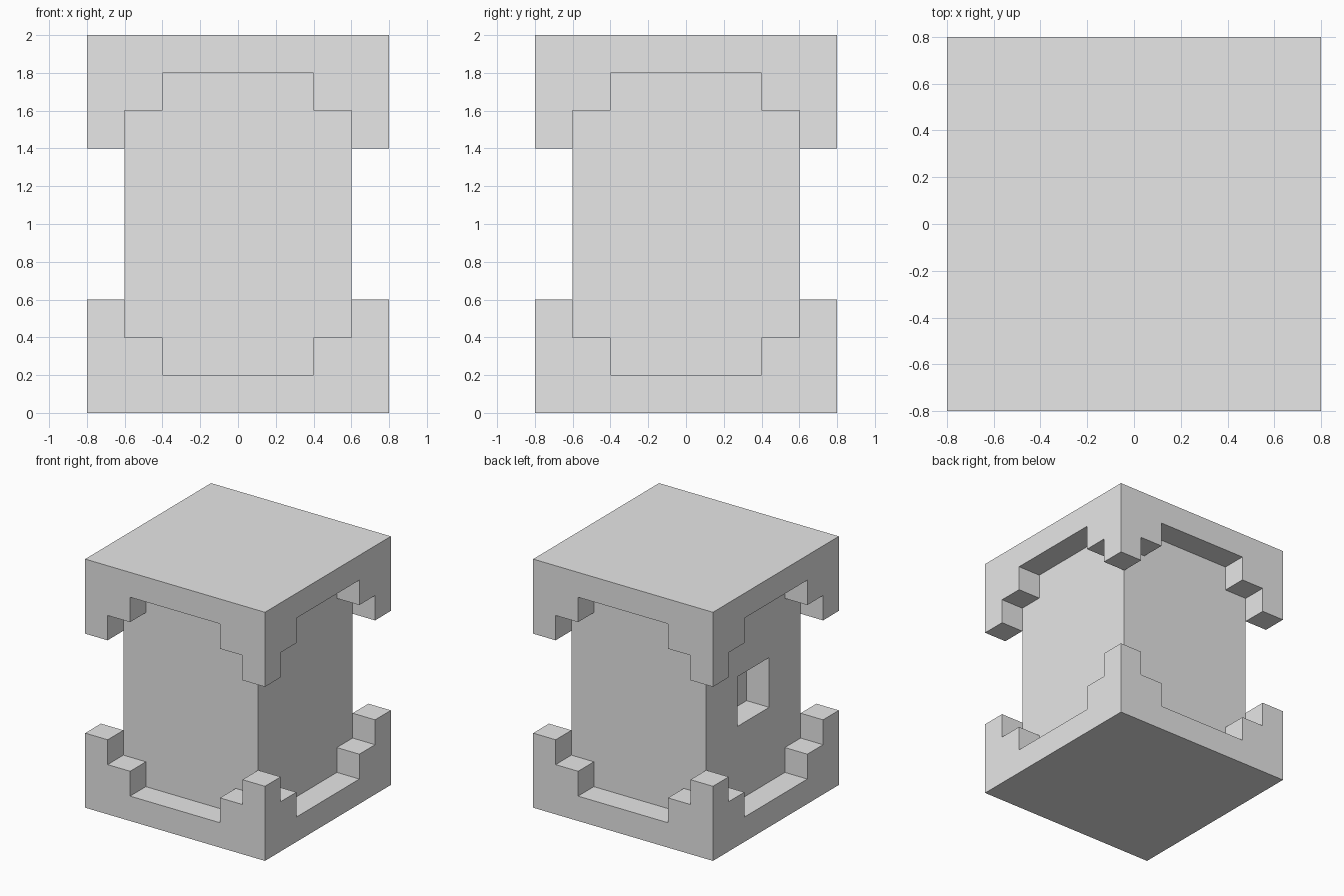
import bpy
import bmesh
from math import pi
from mathutils import Matrix, Vector

cube = bpy.data.objects.get("Cube")
if cube:
    bpy.data.objects.remove(cube, do_unlink=True)

grey = bpy.data.materials.new("light_grey")
grey.use_nodes = True
grey.diffuse_color = (0.8, 0.8, 0.8, 1)
grey.node_tree.nodes["Principled BSDF"].inputs["Base Color"].default_value = (0.8, 0.8, 0.8, 1)


def add_object(name, bm):
    bmesh.ops.recalc_face_normals(bm, faces=bm.faces)
    mesh = bpy.data.meshes.new(name)
    bm.to_mesh(mesh)
    bm.free()
    mesh.materials.append(grey)
    obj = bpy.data.objects.new(name, mesh)
    bpy.context.collection.objects.link(obj)
    return obj


def box(name, size, centre):
    bm = bmesh.new()
    bmesh.ops.create_cube(bm, size=1)
    bmesh.ops.scale(bm, vec=size, verts=bm.verts)
    bmesh.ops.translate(bm, vec=centre, verts=bm.verts)
    return add_object(name, bm)


def side_cutter(name, angle):
    """Stepped opening for one side, from the wall plane outwards."""
    # Upper right quarter of the opening, as (x, height above the middle)
    quarter = [(0.9, 0.4), (0.6, 0.4), (0.6, 0.6), (0.4, 0.6), (0.4, 0.8)]
    right = [(x, -z) for x, z in reversed(quarter)] + quarter
    outline = right + [(-x, z) for x, z in reversed(right)]
    bm = bmesh.new()
    face = bm.faces.new([bm.verts.new((x, -0.6, 1 + z)) for x, z in outline])
    grown = bmesh.ops.extrude_face_region(bm, geom=[face])["geom"]
    outer = [v for v in grown if isinstance(v, bmesh.types.BMVert)]
    bmesh.ops.translate(bm, vec=Vector((0, -0.3, 0)), verts=outer)
    bmesh.ops.rotate(bm, matrix=Matrix.Rotation(angle, 3, "Z"), verts=bm.verts)
    return add_object(name, bm)


# Solid block with matching stepped caps at top and bottom
block = box("capped_block", (1.6, 1.6, 2), (0, 0, 1))

# Four side openings, and a square niche in the -x wall
cutters = [side_cutter(f"side_cutter_{i}", i * pi / 2) for i in range(4)]
cutters.append(box("niche_cutter", (0.4, 0.4, 0.4), (-0.6, 0, 1)))

for cutter in cutters:
    cutter.hide_render = True
    cut = block.modifiers.new(cutter.name, "BOOLEAN")
    cut.operation = "DIFFERENCE"
    cut.solver = "EXACT"
    cut.object = cutter

# Apply the cuts and drop the cutters
bpy.context.view_layer.update()
graph = bpy.context.evaluated_depsgraph_get()
carved = bpy.data.meshes.new_from_object(block.evaluated_get(graph))
block.modifiers.clear()
block.data = carved
for cutter in cutters:
    bpy.data.objects.remove(cutter, do_unlink=True)
